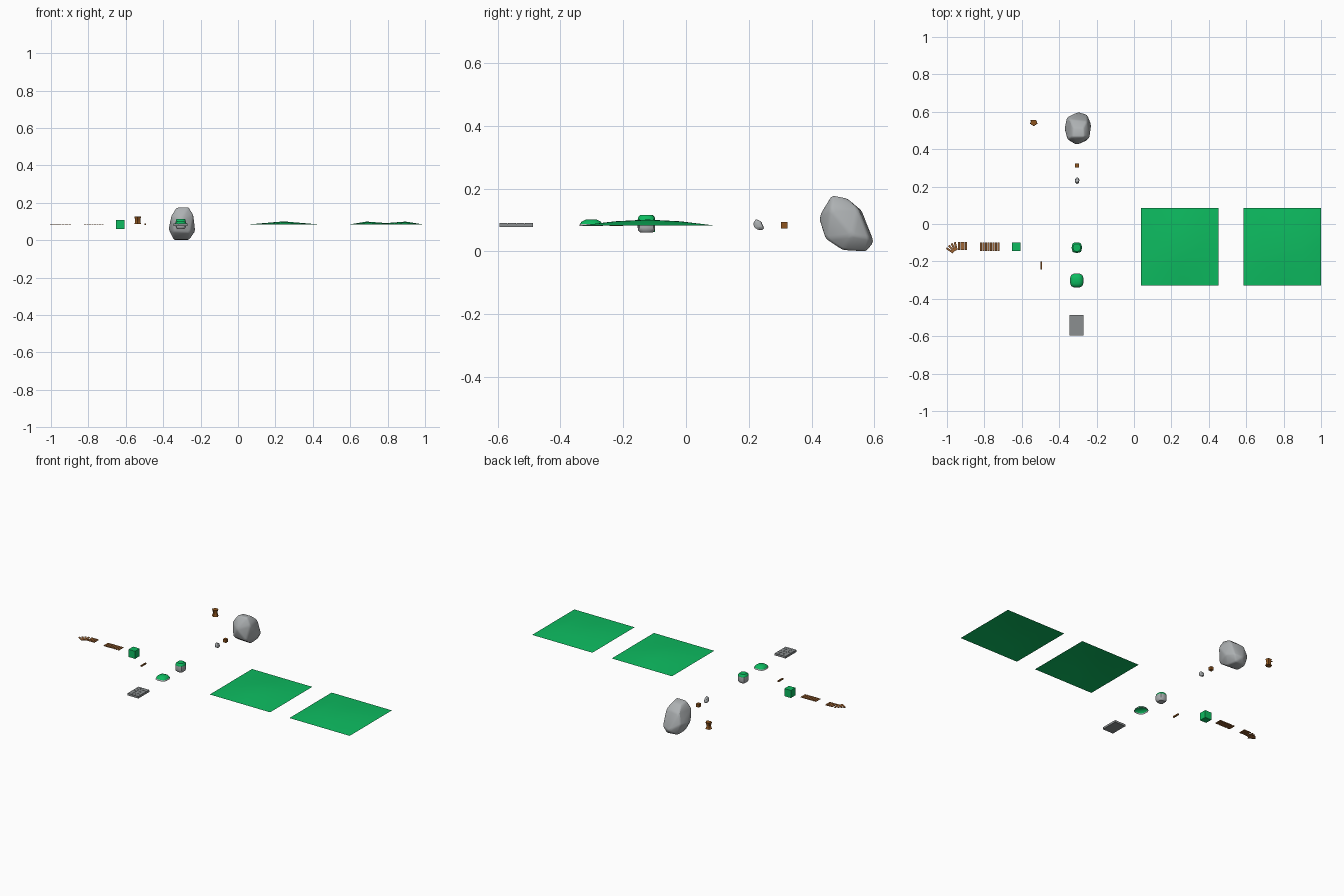
import bpy, bmesh, math, random
from mathutils import Matrix, Vector

if "Cube" in bpy.data.objects:
    bpy.data.objects.remove(bpy.data.objects["Cube"])

random.seed(3)


def mat(name, r, g, b):
    m = bpy.data.materials.new(name)
    m.diffuse_color = (r, g, b, 1)
    m.use_nodes = True
    m.node_tree.nodes["Principled BSDF"].inputs["Base Color"].default_value = m.diffuse_color
    return m


GREEN = mat("grass green", 0.004, 0.5, 0.117)
GREY = mat("stone grey", 0.42, 0.44, 0.45)
SLATE = mat("slab grey", 0.26, 0.275, 0.28)
BROWN = mat("wood brown", 0.27, 0.09, 0.014)
PLANK = mat("plank brown", 0.34, 0.13, 0.035)


def finish(name, bm, mats, smooth=None):
    bmesh.ops.recalc_face_normals(bm, faces=bm.faces)
    me = bpy.data.meshes.new(name)
    bm.to_mesh(me)
    bm.free()
    ob = bpy.data.objects.new(name, me)
    bpy.context.collection.objects.link(ob)
    for m in mats:
        me.materials.append(m)
    if smooth:
        bpy.ops.object.select_all(action='DESELECT')
        ob.select_set(True)
        bpy.context.view_layer.objects.active = ob
        bpy.ops.object.shade_smooth_by_angle(angle=math.radians(smooth))
    return ob


def add_box(bm, c, s, rot=0):
    m = Matrix.Translation(c) @ Matrix.Rotation(rot, 4, 'Z') @ Matrix.Diagonal((*s, 1))
    bmesh.ops.create_cube(bm, size=1, matrix=m)


def box(name, c, s, m):
    bm = bmesh.new()
    add_box(bm, c, s)
    return finish(name, bm, [m])


def loft(bm, c, rings, n, power=2, rot=0.0, bottom=True):
    """Stack of (z, rx, ry) superellipse rings."""
    loops = []
    for z, rx, ry in rings:
        loop = []
        for i in range(n):
            a = 2 * math.pi * i / n + rot
            ca, sa = math.cos(a), math.sin(a)
            k = (abs(ca) ** power + abs(sa) ** power) ** (-1 / power)
            loop.append(bm.verts.new((c[0] + rx * k * ca, c[1] + ry * k * sa, z)))
        loops.append(loop)
    for a, b in zip(loops, loops[1:]):
        for i in range(n):
            j = (i + 1) % n
            bm.faces.new((a[i], a[j], b[j], b[i]))
    bm.faces.new(loops[-1])
    if bottom:
        bm.faces.new(loops[0][::-1])


def rock(name, pts, bevel):
    bm = bmesh.new()
    for p in pts:
        bm.verts.new(p)
    r = bmesh.ops.convex_hull(bm, input=bm.verts)
    junk = [v for v in r["geom_interior"] if isinstance(v, bmesh.types.BMVert)]
    bmesh.ops.delete(bm, geom=junk, context='VERTS')
    bmesh.ops.dissolve_limit(bm, angle_limit=0.2, verts=bm.verts, edges=bm.edges)
    ob = finish(name, bm, [GREY], 60)
    mod = ob.modifiers.new("soft edges", 'BEVEL')
    mod.width, mod.segments, mod.angle_limit = bevel, 2, math.radians(15)
    return ob


# Boulder: convex hull of its main corners
CORNERS = [(-.345, .50, .006), (-.26, .50, .004), (-.27, .575, 0), (-.34, .565, 0),
           (-.30, .60, .03), (-.25, .585, .04), (-.345, .445, .045), (-.255, .445, .04),
           (-.372, .51, .06), (-.36, .57, .07), (-.228, .53, .05), (-.305, .423, .11),
           (-.357, .455, .13), (-.238, .46, .135), (-.25, .55, .135), (-.34, .56, .13),
           (-.33, .465, .175), (-.265, .465, .178), (-.27, .515, .168), (-.325, .515, .166)]
rock("boulder", CORNERS, 0.008)

# Pebble: small copy of the same shape
rock("pebble", [(-.304 + (x + .30) * .17, .232 + (y - .515) * .2, .068 + z * .19)
                for x, y, z in CORNERS], 0.0015)

# Small wooden crate and grass block
box("wood_crate", (-.305, .313, .083), (.02, .02, .02), BROWN)
box("grass_block", (-.63, -.122, .085), (.045, .045, .047), GREEN)

# Stick lying along y
box("stick", (-.495, -.222, .085), (.008, .044, .008), BROWN)

# Tree stump: flared pentagonal trunk with a twig
bm = bmesh.new()
loft(bm, (-.536, .542), [(.086, .021, .019), (.094, .016, .015), (.105, .014, .013),
                         (.118, .016, .015), (.127, .020, .018)], 5, rot=math.radians(54))
add_box(bm, (-.548, .552, .115), (.012, .005, .005), -0.6)
finish("stump", bm, [BROWN])


# Stones with grass tops
def grassy_stone(name, c, rings, split, bottom):
    bm = bmesh.new()
    loft(bm, c, rings, 16, 3.2, bottom=bottom)
    for f in bm.faces:
        f.material_index = 1 if f.calc_center_median().z > split else 0
    finish(name, bm, [GREY, GREEN], 40)


grassy_stone("grassy_stone", (-.306, -.126),
             [(.06, .019, .02), (.066, .025, .026), (.075, .027, .028), (.1, .027, .028),
              (.109, .025, .026), (.115, .019, .02)], .1, True)
grassy_stone("grassy_mound", (-.306, -.302),
             [(.08, .036, .038), (.087, .034, .036), (.095, .028, .03), (.101, .017, .018)],
             .086, False)

# Stone slab with paving on top
bm = bmesh.new()
add_box(bm, (-.307, -.541, .082), (.075, .108, .010))
for i in range(3):
    for j in range(4):
        add_box(bm, (-.307 + (i - 1) * .025, -.541 + (j - 1.5) * .027, .0885),
                (.0238, .0258, .003))
finish("paving_slab", bm, [SLATE])

# Plank paths: one straight, one bending
bm = bmesh.new()
for i in range(8):
    add_box(bm, (-.819 + i * .0134, -.122, .085), (.0108, .044, .004))
finish("straight_planks", bm, [PLANK])

bm = bmesh.new()
for i in range(4):
    add_box(bm, (-.898 - i * .0125, -.117, .085), (.0105, .044, .004))
R = .054
for i in range(1, 5):
    a = math.radians(14 * i)
    add_box(bm, (-.94 - R * math.sin(a), -.117 - R * (1 - math.cos(a)), .085),
            (.0105, .044, .004), a)
finish("curved_planks", bm, [PLANK])


# Grass sheets: gently uneven 4 x 4 grids
def sheet(name, x0, profile):
    bm = bmesh.new()
    bmesh.ops.create_grid(bm, x_segments=4, y_segments=4, size=.2075,
                          matrix=Matrix.Translation((x0 + .2075, -.1225, .083)))
    for v in bm.verts:
        i = round((v.co.x - x0) / .10375)
        j = round((v.co.y + .33) / .10375)
        v.co.z += profile[i] * (0, .7, 1, .7, 0)[j]
    finish(name, bm, [GREEN], 60)


sheet("grass_hill", .037, (0, .009, .018, .009, 0))
sheet("grass_ridges", .585, (0, .017, .009, .017, 0))
